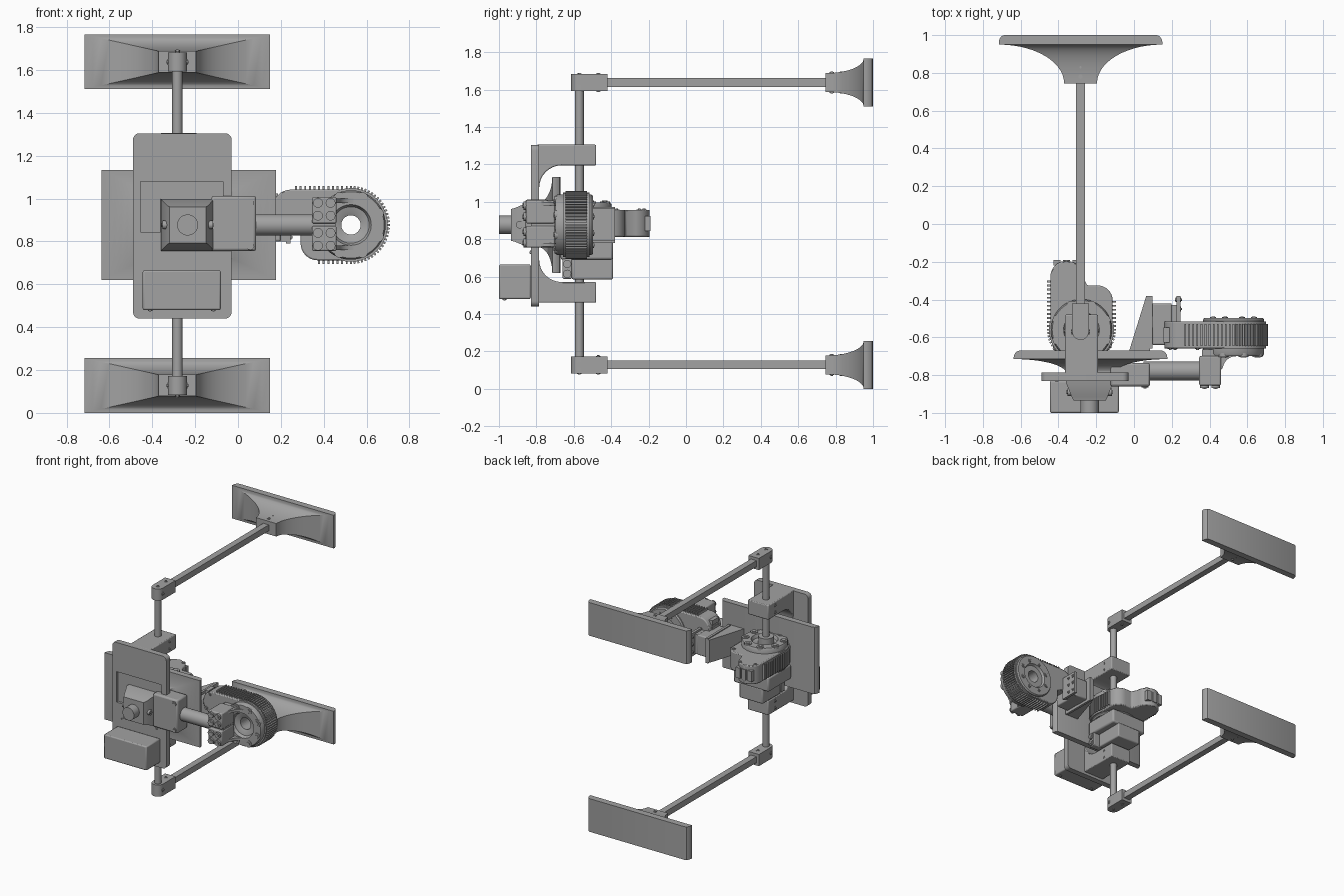
import bpy, bmesh, math
from mathutils import Matrix, Vector

if "Cube" in bpy.data.objects:
    bpy.data.objects.remove(bpy.data.objects["Cube"])

grey = bpy.data.materials.new("machined grey")
grey.diffuse_color = (0.36, 0.36, 0.36, 1)
grey.use_nodes = True
grey.node_tree.nodes["Principled BSDF"].inputs["Base Color"].default_value = grey.diffuse_color
AX = {'x': Matrix.Rotation(math.pi / 2, 4, 'Y'), 'y': Matrix.Rotation(-math.pi / 2, 4, 'X'), 'z': Matrix()}


def finish(name, bm, bevel=0, mat=None):
    bmesh.ops.recalc_face_normals(bm, faces=bm.faces)
    me = bpy.data.meshes.new(name)
    bm.to_mesh(me)
    bm.free()
    if mat:
        me.transform(mat)
        if mat.determinant() < 0:
            me.flip_normals()
    me.materials.append(grey)
    ob = bpy.data.objects.new(name, me)
    bpy.context.collection.objects.link(ob)
    if bevel:
        m = ob.modifiers.new("bevel", 'BEVEL')
        m.width, m.segments, m.limit_method = bevel, 2, 'ANGLE'
    return ob


def add_box(bm, lo, hi, rot=Matrix()):
    lo, hi = Vector(lo), Vector(hi)
    m = Matrix.Translation((lo + hi) / 2) @ rot @ Matrix.Diagonal((*(hi - lo), 1))
    bmesh.ops.create_cube(bm, size=1, matrix=m)


def box(name, lo, hi, bevel=0, mat=None):
    bm = bmesh.new()
    add_box(bm, lo, hi)
    return finish(name, bm, bevel, mat)


def add_cyl(bm, c, axis, r, length, seg=24, r2=None):
    bmesh.ops.create_cone(bm, cap_ends=True, segments=seg, radius1=r, radius2=r if r2 is None else r2,
                          depth=length, matrix=Matrix.Translation(c) @ AX[axis])


def cyl(name, c, axis, r, length, seg=24):
    bm = bmesh.new()
    add_cyl(bm, c, axis, r, length, seg)
    return finish(name, bm)


def bolts(name, pts, axis, r, length, mat=None):
    bm = bmesh.new()
    for p in pts:
        add_cyl(bm, p, axis, r, length, 12)
        add_cyl(bm, p, axis, r * 0.55, length + 0.008, 6)
    return finish(name, bm, 0, mat)


def prism(name, pts, axis, a, b, bevel=0, mat=None):
    """Extrude a flat outline along an axis."""
    put = {'x': lambda p, t: (t, *p), 'y': lambda p, t: (p[0], t, p[1]), 'z': lambda p, t: (*p, t)}[axis]
    bm = bmesh.new()
    f = bm.faces.new([bm.verts.new(put(p, a)) for p in pts])
    g = bmesh.ops.extrude_face_region(bm, geom=[f])
    d = Vector(put((0, 0), b - a))
    bmesh.ops.translate(bm, verts=[v for v in g['geom'] if isinstance(v, bmesh.types.BMVert)], vec=d)
    return finish(name, bm, bevel, mat)


def arc(cx, cy, r, a0, a1, n=8):
    return [(cx + r * math.cos(math.radians(a0 + (a1 - a0) * i / n)),
             cy + r * math.sin(math.radians(a0 + (a1 - a0) * i / n))) for i in range(n + 1)]


def rounded(x0, x1, y0, y1, r):
    return (arc(x1 - r, y1 - r, r, 0, 90, 5) + arc(x0 + r, y1 - r, r, 90, 180, 5)
            + arc(x0 + r, y0 + r, r, 180, 270, 5) + arc(x1 - r, y0 + r, r, 270, 360, 5))


def loft(name, cx, cz, rows):
    """Skin rectangular sections given as y, half width, half height."""
    bm = bmesh.new()
    rings = [[bm.verts.new((cx + sx * w, y, cz + sz * h)) for sx, sz in ((-1, -1), (1, -1), (1, 1), (-1, 1))]
             for y, w, h in rows]
    for a, b in zip(rings, rings[1:]):
        for i in range(4):
            bm.faces.new((a[i], a[(i + 1) % 4], b[(i + 1) % 4], b[i]))
    bm.faces.new(rings[0])
    bm.faces.new(rings[-1])
    return finish(name, bm)


def flare(y0, y1, y2, w0, w1, h0, h1):
    """Concave trumpet from a small neck to a flat pad."""
    rows = []
    for i in range(15):
        t = math.pi / 2 * i / 14
        k = 1 - math.cos(t)
        rows.append((y0 + (y1 - y0) * math.sin(t), w0 + (w1 - w0) * k, h0 + (h1 - h0) * k))
    rows += [(y2 - 0.04 + 0.04 * math.sin(math.radians(a)), w1 - 0.03 * (1 - math.cos(math.radians(a))), h1)
             for a in (5, 30, 60, 90)]
    return rows


def cut(ob, cutter):
    m = ob.modifiers.new("cut", 'BOOLEAN')
    m.operation, m.object, m.solver = 'DIFFERENCE', cutter, 'EXACT'
    cutter.hide_render = True
    cutter.hide_set(True)


# Arms, elbows and end pads, upper and lower
RX, RY, MZ = -0.283, -0.57, 0.883
for s, tag in ((1, "upper"), (-1, "lower")):
    z = MZ + s * 0.755
    loft(tag + "_pad", RX, z, flare(0.745, 0.95, 1.0, 0.087, 0.433, 0.05, 0.1275))
    box(tag + "_arm_bar", (RX - 0.024, -0.44, z - 0.023), (RX + 0.024, 0.76, z + 0.023))
    out = [(RX + 0.044, -0.42), (RX - 0.044, -0.42)] + arc(RX, RY, 0.044, 180, 360, 12)
    prism(tag + "_elbow", out, 'z', z - 0.045, z + 0.045)
    bolts(tag + "_elbow_screws", [(RX, RY + dy, z) for dy in (0, 0.1)], 'z', 0.012, 0.096)
    bolts(tag + "_elbow_side_screw", [(RX, RY, z)], 'x', 0.014, 0.094)
    bolts(tag + "_pad_screws", [(RX, y, z) for y in (0.78, 0.83)], 'z', 0.012, 0.11)
    # Bracket holding the vertical shaft
    e, f, r = MZ + s * 0.4275 - s * 0.005, MZ + s * 0.312, 0.12
    side = [(-0.80, e), (-0.48, e), (-0.48, f), (-0.665, f)]
    side += [(-0.665 - r * math.sin(t), f - s * r * (1 - math.cos(t))) for t in [math.pi / 16 * i for i in range(1, 9)]]
    side += [(-0.80, f - s * r)]
    prism(tag + "_shaft_bracket", side, 'x', -0.365, -0.19, 0.006)
    bolts(tag + "_bracket_screws", [(-0.278, -0.565, (e + f) / 2 + d) for d in (-0.027, 0.027)], 'x', 0.012, 0.18)
cyl("vertical_shaft", (RX, RY, MZ), 'z', 0.024, 1.5)

# Front plate with a shallow recess
plate = prism("front_plate", rounded(-0.49, -0.03, 0.44, 1.305, 0.03), 'y', -0.83, -0.785)
cut(plate, box("recess_cutter", (-0.455, -0.9, 0.845), (-0.07, -0.81, 1.08)))
bolts("plate_screws", [(x, -0.83, 0.73) for x in (-0.41, -0.115)], 'y', 0.009, 0.006)
box("battery_box", (-0.445, -1.0, 0.48), (-0.08, -0.83, 0.665), 0.008)
bolts("battery_screws", [(x, -0.97, 0.482) for x in (-0.41, -0.115)], 'z', 0.01, 0.012)

# Wide body pad behind the plate
loft("body_pad", -0.23, 0.877, flare(-0.79, -0.715, -0.67, 0.13, 0.407, 0.12, 0.257))

# Tapered hub with round handle
loft("front_hub", -0.235, 0.877, [(-0.935, 0.085, 0.085), (-0.915, 0.095, 0.09), (-0.84, 0.125, 0.122),
                                 (-0.72, 0.13, 0.122)])
cyl("hub_handle", (-0.235, -0.96, 0.877), 'y', 0.049, 0.08, 32)
bolts("hub_side_screws", [(-0.235, -0.89, 0.877)], 'x', 0.02, 0.235)

# Side socket, crossing tube and clamp
box("side_socket", (-0.125, -0.86, 0.755), (0.085, -0.735, 1.012), 0.012)
bolts("socket_screws", [(0.058, -0.86, z) for z in (0.778, 0.98)], 'y', 0.018, 0.012)
cyl("cross_tube", (0.22, -0.778, 0.877), 'x', 0.05, 0.34, 32)
clamp_z = ((0.755, 0.872), (0.884, 1.008))
for (a, b), tag in zip(clamp_z, ("lower", "upper")):
    box(tag + "_tube_clamp", (0.345, -0.855, a), (0.46, -0.70, b), 0.008)
box("clamp_core", (0.35, -0.83, 0.80), (0.455, -0.70, 0.96))
bolts("clamp_bolts", [(x, -0.857, z) for x in (0.373, 0.432) for z in (0.78, 0.84, 0.92, 0.98)], 'y', 0.023, 0.025)
web = [(0.44, -0.80), (0.47, -0.76)] + arc(0.54, -0.77, 0.07, 170, 90, 6) + [(0.54, -0.665), (0.36, -0.665), (0.36, -0.80)]
prism("clamp_web", web, 'z', 0.98, 1.0)
prism("clamp_web_low", web, 'z', 0.76, 0.78)


# Finned two-lobe gear motor, axis along local z, long lobe toward local +y
def motor(tag, mat):
    out = (arc(0, 0, 0.165, 180, 360, 32) + arc(0.085, 0.155, 0.08, 0, 90) + [(0.03, 0.235)]
           + arc(-0.08, 0.275, 0.09, 0, 90) + arc(-0.08, 0.28, 0.085, 90, 180))
    body = prism(tag + "_body", out, 'z', -0.072, 0.072, 0.007, mat)
    bm = bmesh.new()
    for i in range(33):
        a = math.pi + math.pi * i / 32
        c = Vector((0.17 * math.cos(a), 0.17 * math.sin(a), 0))
        h = Vector((0.012, 0.0045, 0.058))
        add_box(bm, c - h, c + h, Matrix.Rotation(a, 4, 'Z'))
    for i in range(12):
        y = 0.015 + i * 0.0215
        add_box(bm, (-0.182, y, -0.058), (-0.155, y + 0.009, 0.058))
        if y < 0.15:
            add_box(bm, (0.155, y, -0.058), (0.182, y + 0.009, 0.058))
    finish(tag + "_fins", bm, 0, mat)
    bm = bmesh.new()  # cable connectors on the end of the long lobe
    for x in (-0.13, -0.08, -0.03):
        add_box(bm, (x - 0.018, 0.34, -0.04), (x + 0.018, 0.37, 0.04))
    finish(tag + "_connectors", bm, 0, mat)
    # Ribbed side band
    bm = bmesh.new()
    for z in (-0.064, 0.064):
        add_cyl(bm, (0, 0, z), 'z', 0.172, 0.014, 48)
    rim = finish(tag + "_rims", bm, 0, mat)
    # Output rings on both faces, turned from a stepped profile
    bm = bmesh.new()
    prof = [(0.045, 0.075), (0.06, 0.082), (0.085, 0.088), (0.095, 0.112), (0.155, 0.112), (0.162, 0.10), (0.162, 0.06)]
    for s in (1, -1):
        k = 1 if s > 0 else 0.8
        vs = [bm.verts.new((r, 0, s * z * k)) for r, z in prof]
        es = [bm.edges.new(p) for p in zip(vs, vs[1:])]
        bmesh.ops.spin(bm, geom=vs + es, axis=(0, 0, 1), cent=(0, 0, 0), angle=2 * math.pi, steps=48)
    bmesh.ops.remove_doubles(bm, verts=bm.verts, dist=1e-4)
    finish(tag + "_output_rings", bm, 0, mat)
    ring = [(0.137 * math.cos(a), 0.137 * math.sin(a), 0.107) for a in [math.pi / 4 * (i + 0.5) for i in range(8)]]
    bolts(tag + "_ring_bolts", ring, 'z', 0.027, 0.02, mat)
    bolts(tag + "_rear_bolts", [(x * 0.85, y * 0.85, -0.088) for x, y, z in ring], 'z', 0.016, 0.012, mat)
    bolts(tag + "_case_bolts", [(-0.14, 0.31, 0.07), (-0.03, 0.335, 0.07), (0.13, 0.19, 0.07)], 'z', 0.014, 0.01, mat)
    bm = bmesh.new()
    add_cyl(bm, (0, 0, 0), 'z', 0.045, 0.4, 32)
    bore = finish(tag + "_bore_cutter", bm, 0, mat)
    for ob in (body, rim):
        cut(ob, bore)


motor("shaft_motor", Matrix.Translation((-0.278, -0.56, 0.885)))
flip = Matrix(((0, -1, 0, 0.527), (0, 0, -1, -0.587), (-1, 0, 0, 0.877), (0, 0, 0, 1)))
motor("side_motor", flip)

# Shaft motor coupling and mounting box
cyl("shaft_coupling", (RX, RY, 0.96), 'z', 0.055, 0.12, 32)
box("motor_mount_box", (-0.43, -0.67, 0.69), (-0.13, -0.39, 0.80), 0.012)
box("motor_mount_base", (-0.38, -0.61, 0.585), (-0.18, -0.39, 0.70), 0.008)
box("motor_mount_clamp", (-0.38, -0.66, 0.588), (-0.13, -0.61, 0.695), 0.006)
bolts("mount_bolts", [(-0.13, -0.635, z) for z in (0.615, 0.668)], 'x', 0.022, 0.02)

# Bracket carrying the side motor
prism("bracket_gusset", [(-0.025, -0.67), (0.065, -0.38), (0.085, -0.38), (0.085, -0.67)], 'z', 0.79, 0.965)
box("bracket_end_plate", (0.08, -0.66, 0.78), (0.098, -0.38, 0.972))
box("bracket_block", (0.095, -0.64, 0.80), (0.20, -0.42, 0.955), 0.008)
box("bracket_outer_plate", (0.225, -0.52, 0.79), (0.245, -0.38, 0.965))
box("bracket_web", (0.095, -0.515, 0.80), (0.24, -0.43, 0.95))
bolts("bracket_bolts", [(0.235, y, z) for y in (-0.40, -0.45) for z in (0.82, 0.88, 0.935)], 'x', 0.012, 0.03)

# Smooth the curved faces, keep edges crisp
bpy.ops.object.select_all(action='DESELECT')
shown = [o for o in bpy.context.scene.objects if not o.hide_render]
for o in shown:
    o.select_set(True)
bpy.context.view_layer.objects.active = shown[0]
bpy.ops.object.shade_smooth_by_angle(angle=math.radians(32))
